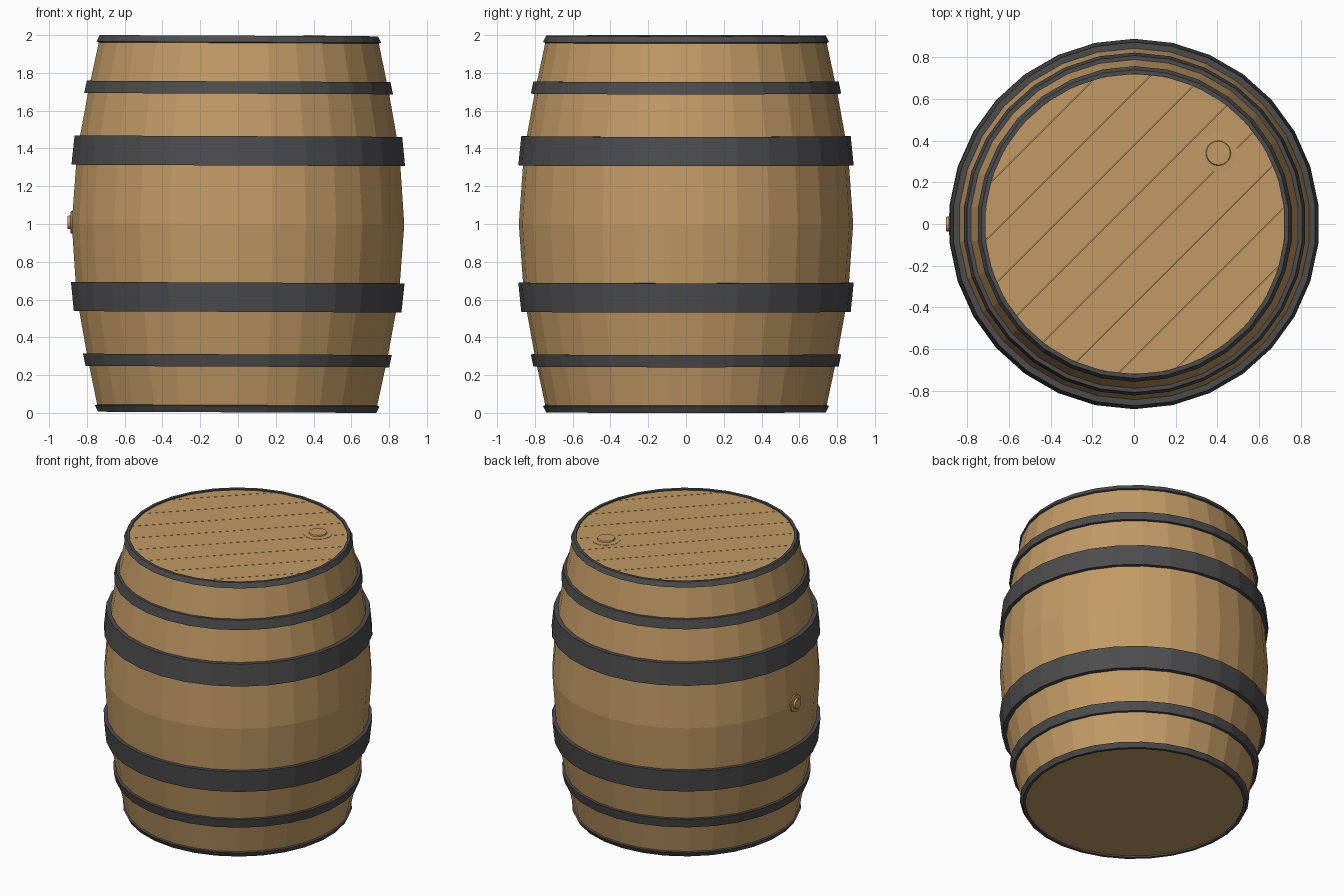
import bpy, bmesh, math
from mathutils import Vector, Matrix

if "Cube" in bpy.data.objects:
    bpy.data.objects.remove(bpy.data.objects["Cube"])

N = 30                              # sides of the barrel
TILT = Matrix.Rotation(math.radians(0.25), 4, 'Y')   # barrel leans very slightly
LEAN = Matrix.Translation((0, 0, 1)) @ TILT @ Matrix.Translation((0, 0, -1))


def mat(name, rgb):
    m = bpy.data.materials.new(name)
    m.diffuse_color = (*rgb, 1)
    m.use_nodes = True
    m.node_tree.nodes["Principled BSDF"].inputs["Base Color"].default_value = m.diffuse_color
    return m


WOOD = mat("oak wood", (0.54, 0.325, 0.13))
IRON = mat("dark iron", (0.073, 0.073, 0.076))


def finish(name, bm, material, place=Matrix()):
    bmesh.ops.recalc_face_normals(bm, faces=bm.faces)
    bm.transform(LEAN @ place)
    me = bpy.data.meshes.new(name)
    bm.to_mesh(me)
    bm.free()
    me.materials.append(material)
    ob = bpy.data.objects.new(name, me)
    bpy.context.collection.objects.link(ob)
    return ob


def lathe(name, profile, material, closed=False, caps=False, n=N, place=Matrix()):
    """Spin a (radius, height) profile round z, with a vertex on the y axis."""
    bm = bmesh.new()
    rings = []
    for r, z in profile:
        rings.append([bm.verts.new((r * math.sin(2 * math.pi * i / n),
                                    r * math.cos(2 * math.pi * i / n), z)) for i in range(n)])
    pairs = list(zip(rings, rings[1:]))
    if closed:
        pairs.append((rings[-1], rings[0]))
    for a, b in pairs:
        for i in range(n):
            j = (i + 1) % n
            bm.faces.new((a[i], a[j], b[j], b[i]))
    if caps:
        bm.faces.new(rings[0])
        bm.faces.new(rings[-1])
    return finish(name, bm, material, place)


# Bulging body, mirrored about mid height
half = [(0.73, 0.015), (0.745, 0.04), (0.798, 0.29), (0.858, 0.62)]
body = half + [(0.885, 1.0)] + [(r, 2 - z) for r, z in reversed(half)]
body[-1] = (0.73, 1.975)
lathe("barrel_body", body, WOOD, caps=True)

# Hoops and end rims as closed bands: inner/outer radius at low and high edge
bands = {
    "wide_hoop": [(0.84, 1.31), (0.888, 1.31), (0.872, 1.465), (0.82, 1.465)],
    "narrow_hoop": [(0.78, 1.69), (0.822, 1.69), (0.808, 1.755), (0.76, 1.755)],
    "end_rim": [(0.72, 1.95), (0.757, 1.963), (0.74, 1.997), (0.72, 1.997)],
}
for name, prof in bands.items():
    lathe("upper_" + name, prof, IRON, closed=True)
    lathe("lower_" + name, [(r, 2 - z) for r, z in prof], IRON, closed=True)

# Lid planks running diagonally, with hairline seams
W, GAP, R, LID = 0.18, 0.003, 0.722, 1.988
for k in range(-4, 5):
    bm = bmesh.new()
    bmesh.ops.create_cone(bm, cap_ends=True, segments=N, radius1=R, radius2=R, depth=0.02)
    bm.transform(Matrix.Translation((0, 0, LID - 0.01)) @ Matrix.Rotation(math.pi / N, 4, 'Z'))
    across = Vector((-1, 1, 0)).normalized()
    for side in (-1, 1):
        cut = across * (k * W + side * (W - GAP) / 2)
        bmesh.ops.bisect_plane(bm, geom=bm.verts[:] + bm.edges[:] + bm.faces[:],
                               plane_co=cut, plane_no=across * side, clear_outer=True)
        edges = [e for e in bm.edges if e.is_boundary]
        if edges:
            bmesh.ops.holes_fill(bm, edges=edges)
    finish(f"lid_plank_{k + 5}", bm, WOOD)

# Bungs: one on the lid, one on the left side
bung = [(0.095, -0.01), (0.095, 0.002), (0.06, 0.004), (0.057, 0.013)]
lathe("lid_bung", bung, WOOD, caps=True, n=20,
      place=Matrix.Translation((0.40, 0.34, LID)))
side = [(0.06, -0.03), (0.06, 0.003), (0.037, 0.006), (0.034, 0.02)]
lathe("side_bung", side, WOOD, caps=True, n=20,
      place=Matrix.Translation((-0.882, 0.0, 1.005)) @ Matrix.Rotation(-math.pi / 2, 4, 'Y'))
